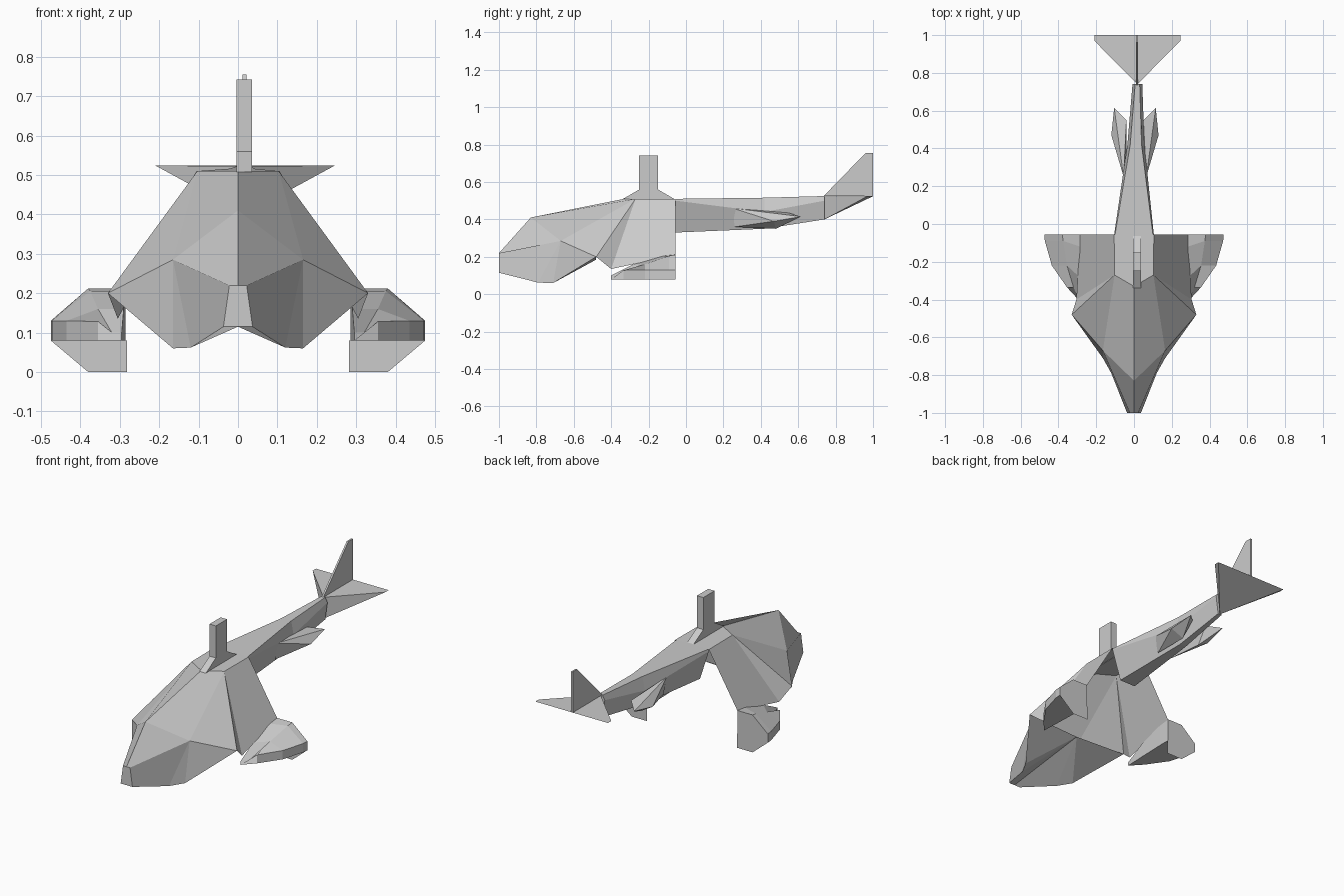
import bpy, bmesh
from mathutils import Vector

if "Cube" in bpy.data.objects:
    bpy.data.objects.remove(bpy.data.objects["Cube"])


def make(name, verts, faces, mirror=None, hull=False):
    """Mesh object; 'mirror' is the x of an optional mirror plane."""
    cx = mirror or 0.0
    bm = bmesh.new()
    vs = [bm.verts.new(Vector(v) - Vector((cx, 0, 0))) for v in verts]
    if hull:
        r = bmesh.ops.convex_hull(bm, input=vs)
        junk = {g for g in r["geom_interior"] + r["geom_unused"] if isinstance(g, bmesh.types.BMVert)}
        bmesh.ops.delete(bm, geom=list(junk), context='VERTS')
    else:
        for f in faces:
            bm.faces.new([vs[i] for i in f])
    bmesh.ops.recalc_face_normals(bm, faces=bm.faces)
    me = bpy.data.meshes.new(name)
    bm.to_mesh(me)
    bm.free()
    ob = bpy.data.objects.new(name, me)
    ob.location.x = cx
    bpy.context.collection.objects.link(ob)
    if mirror is not None:
        m = ob.modifiers.new("mirror", 'MIRROR')
        m.merge_threshold = 0.0005
    return ob


def loft(name, sections, mirror=None, caps=(True, True)):
    """Skin a row of cross-sections with equal point counts."""
    n = len(sections[0])
    verts = [p for s in sections for p in s]
    faces = [(k * n + i, k * n + (i + 1) % n, (k + 1) * n + (i + 1) % n, (k + 1) * n + i)
             for k in range(len(sections) - 1) for i in range(n)]
    if caps[0]:
        faces.append(tuple(range(n)))
    if caps[1]:
        faces.append(tuple(range(len(verts) - n, len(verts))))
    return make(name, verts, faces, mirror)


# Cabin shell: half of it, open behind and underneath at the rear
P = {
    "n1c": (0, -1, .22), "n1": (.022, -1, .22), "n2": (.037, -1, .115), "n2c": (0, -1, .115),
    "canopy": (0, -.83, .41), "brow": (.165, -.67, .285), "chin": (.165, -.71, .06),
    "chin_f": (.12, -.79, .062),
    "wide": (.33, -.48, .2), "belly": (0, -.48, .185),
    "roof_c": (0, -.33, .51), "roof": (.103, -.27, .51),
    "back_c": (0, -.055, .51), "back": (.105, -.055, .51),
    "low": (.305, -.4, .135), "heel": (.285, -.055, .21),
}
keys = list(P)
panels = ["n1c n1 n2 n2c", "n1c canopy brow n1", "n1 brow chin_f n2", "brow chin chin_f",
          "canopy roof_c roof brow", "brow roof wide", "brow wide chin",
          "roof_c back_c back roof", "roof low wide", "roof back heel low",
          "n2c n2 chin_f belly", "chin_f chin belly", "chin wide belly"]
make("cabin", list(P.values()), [[keys.index(k) for k in p.split()] for p in panels], mirror=0.0)


# Side pods
def pod_section(y0, y1, xi, xm, xo, zt, zm, zb):
    return [(xi, y0, zt), (xm, y1, zt), (xo, y1, zm), (xo, y1, zb), (xi, y0, zb)]


loft("side_pod", [pod_section(-.055, -.055, .285, .38, .475, .212, .13, .08),
                  pod_section(-.12, -.09, .285, .375, .472, .205, .13, .08),
                  pod_section(-.28, -.22, .29, .355, .435, .16, .13, .08),
                  pod_section(-.40, -.335, .295, .32, .355, .1, .128, .08)], mirror=0.0)

# Flat plate hanging behind each pod
make("pod_plate", [(.282, -.055, 0), (.38, -.055, 0), (.475, -.055, .08), (.282, -.055, .08)],
     [(0, 1, 2, 3)], mirror=0.0)


# Tail boom
def boom_section(y, xt, zt, xs, zs, xb, zb, c):
    return [(c - xt, y, zt), (c + xt, y, zt), (c + xs, y, zs),
            (c + xb, y, zb), (c - xb, y, zb), (c - xs, y, zs)]


loft("tail_boom", [boom_section(-.055, .1, .51, .105, .5, .05, .33, 0),
                   boom_section(.42, .03, .516, .045, .44, .02, .35, .01),
                   boom_section(.74, .012, .525, .026, .5, .012, .40, .018)],
     caps=(False, True))

# Small fairings under the boom
make("boom_fairing", [(.065, .25, .46), (.05, .26, .36), (.055, .42, .44), (.13, .47, .39),
                      (.115, .615, .415), (.05, .55, .435), (.06, .48, .35)], [],
     mirror=0.005, hull=True)

# Horizontal tailplane
make("tailplane", [(.018, .74, .40), (.018, .74, .522), (.246, 1, .524),
                   (.246, .97, .524), (.018, 1, .524)],
     [(0, 1, 3), (1, 4, 2, 3), (0, 3, 2), (0, 2, 4)], mirror=0.018)

# Vertical tail fin
fin = [(.735, .524), (.96, .755), (1, .755), (1, .524)]
loft("tail_fin", [[(x, y, z) for y, z in fin] for x in (.011, .021)])


# Rotor mast with flared foot
def mast_ring(y0, y1, z):
    return [(-.004, y0, z), (.036, y0, z), (.036, y1, z), (-.004, y1, z)]


loft("rotor_mast", [mast_ring(-.34, -.06, .508), mast_ring(-.25, -.15, .56),
                    mast_ring(-.25, -.15, .742)])
